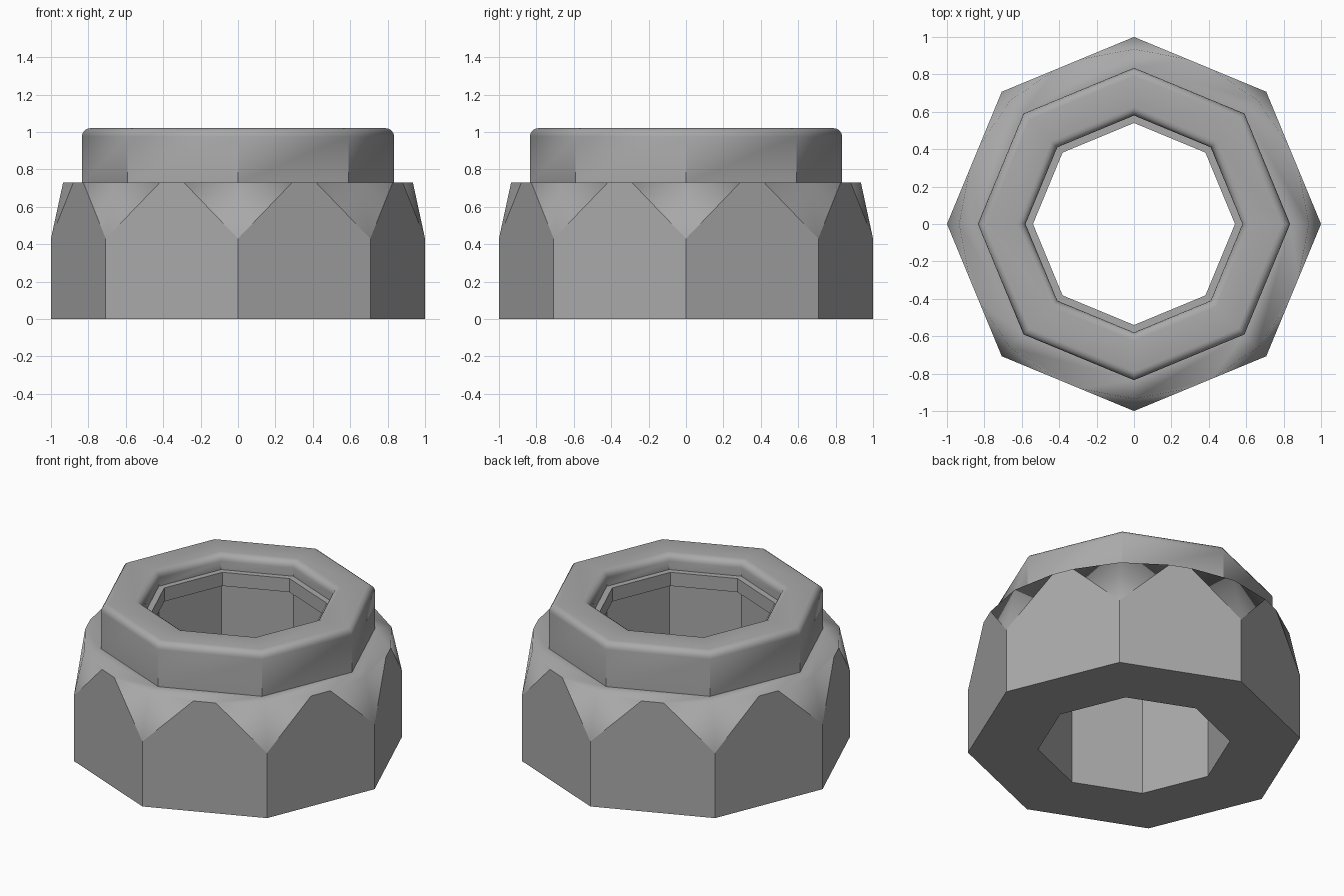
import bpy, bmesh, math
from mathutils import Vector

cube = bpy.data.objects.get("Cube")
if cube:
    bpy.data.objects.remove(cube, do_unlink=True)

SIDES = 8
metal = bpy.data.materials.new("grey_metal")
metal.use_nodes = True
colour = (0.4, 0.4, 0.4, 1)
metal.diffuse_color = colour
metal.node_tree.nodes["Principled BSDF"].inputs["Base Color"].default_value = colour

bm = bmesh.new()


def ring(radius, z):
    """Octagon of vertices with corners on the x and y axes."""
    turn = math.tau / SIDES
    return [bm.verts.new((radius * math.cos(i * turn), radius * math.sin(i * turn), z))
            for i in range(SIDES)]


def sharpen(*pairs):
    for a, b in pairs:
        edge = bm.edges.get((a, b))
        if edge:
            edge.smooth = False


def sharpen_ring(verts):
    sharpen(*((verts[i - 1], verts[i]) for i in range(SIDES)))


def bridge(lower, upper, sharp_corners=False):
    for i in range(SIDES):
        bm.faces.new((lower[i - 1], lower[i], upper[i], upper[i - 1]))
    if sharp_corners:
        sharpen(*zip(lower, upper))


def arc(centre_r, centre_z, radius, start, end, steps=4):
    """Quarter round in the radius/height plane, angles in degrees."""
    angles = [math.radians(start + (end - start) * s / steps) for s in range(steps + 1)]
    return [(centre_r + radius * math.cos(a), centre_z + radius * math.sin(a)) for a in angles]


# Body: eight flats whose upper corners are cut by smooth chamfers
LEDGE = 0.73
base = ring(1, 0)
apex = ring(1, 0.43)
shoulder = ring(0.935, LEDGE)
collar_base = ring(0.835, LEDGE)
for i in range(SIDES):
    j = (i + 1) % SIDES
    near, far = [bm.verts.new(apex[i].co.lerp(apex[j].co, t) + Vector((0, 0, LEDGE - 0.43)))
                 for t in (0.41, 0.59)]
    bm.faces.new((base[i], base[j], apex[j], far, near, apex[i]))
    bm.faces.new((apex[i], near, shoulder[i]))
    bm.faces.new((apex[j], shoulder[j], far))
    bm.faces.new((collar_base[i], shoulder[i], near, far, shoulder[j], collar_base[j]))
    sharpen((base[i], base[j]), (base[i], apex[i]), (apex[i], near),
            (near, far), (far, apex[j]), (base[j], apex[j]))

# Collar: upright wall rolling over a rounded rim into the mouth
rim = arc(0.79, 0.975, 0.045, 0, 90) + arc(0.625, 0.975, 0.045, 90, 180)
rings = [ring(r, z) for r, z in rim]
bridge(collar_base, rings[0], True)
sharpen_ring(collar_base)
for lower, upper in zip(rings, rings[1:]):
    bridge(lower, upper)

# Mouth, inner lip and straight bore, closed by the underside
previous = rings[-1]
for r, z in ((0.58, 0.92), (0.54, 0.92), (0.54, 0.83), (0.578, 0.83), (0.578, 0)):
    current = ring(r, z)
    bridge(previous, current, True)
    sharpen_ring(current)
    previous = current
bridge(previous, base)

bmesh.ops.recalc_face_normals(bm, faces=bm.faces)
for face in bm.faces:
    face.smooth = True

mesh = bpy.data.meshes.new("octagonal_nut")
bm.to_mesh(mesh)
bm.free()
mesh.materials.append(metal)
bpy.context.collection.objects.link(bpy.data.objects.new("octagonal_nut", mesh))
